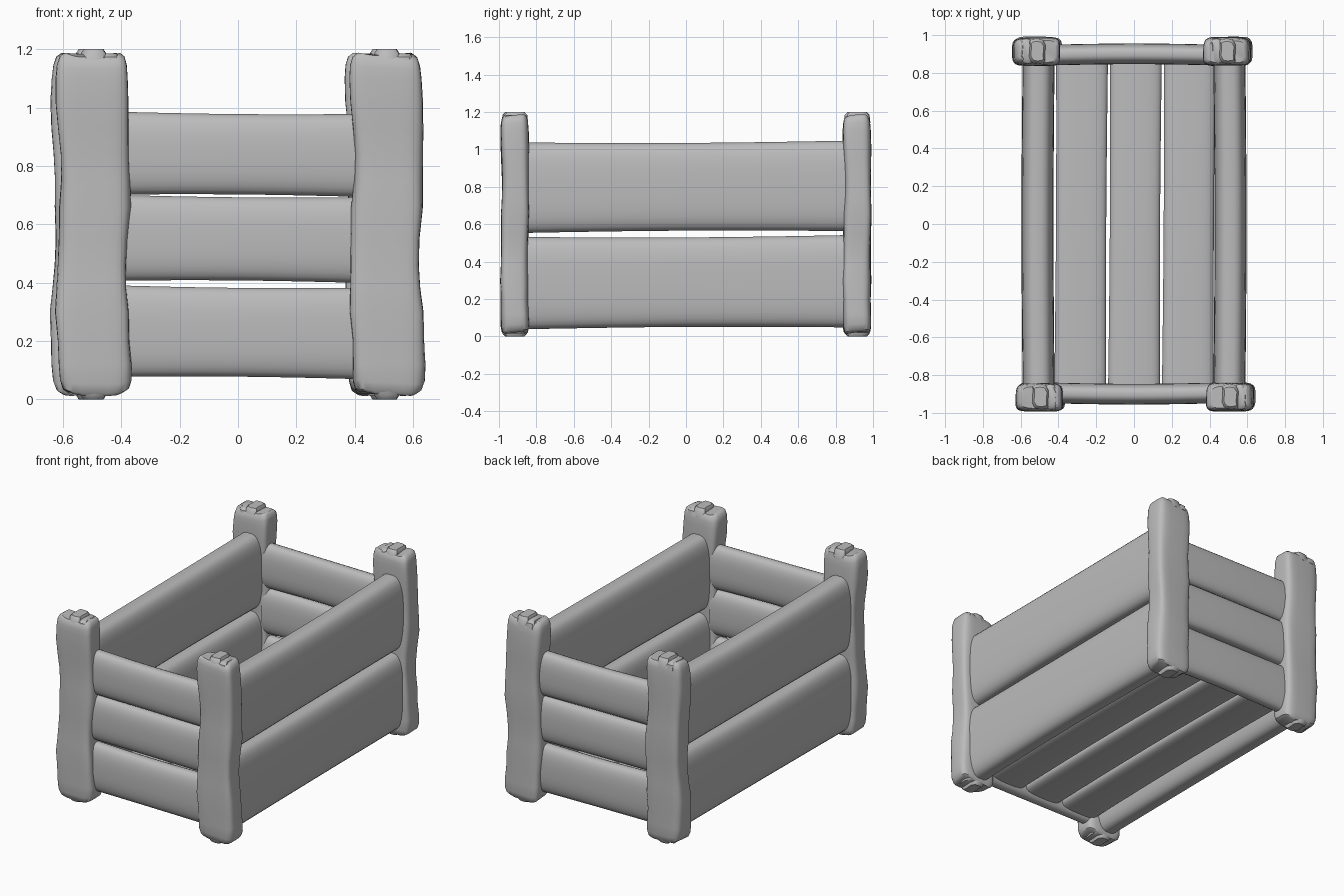
import bpy, math, random
from mathutils import Vector

random.seed(4)
if "Cube" in bpy.data.objects:
    bpy.data.objects.remove(bpy.data.objects["Cube"], do_unlink=True)

wood = bpy.data.materials.new("grey_wood")
wood.use_nodes = True
GREY = (0.5, 0.5, 0.5, 1)
wood.diffuse_color = GREY
wood.node_tree.nodes["Principled BSDF"].inputs["Base Color"].default_value = GREY


def section(a, b, power, count):
    """Rounded-box outline with half sizes a and b."""
    pts = []
    for i in range(count):
        t = math.tau * (i + 0.5) / count
        c, s = math.cos(t), math.sin(t)
        pts.append((a * math.copysign(abs(c) ** (2 / power), c),
                    b * math.copysign(abs(s) ** (2 / power), s)))
    return pts


def loft(name, rings, angle=50):
    """Skin a list of rings and close both ends."""
    n = len(rings[0])
    verts = [v for ring in rings for v in ring]
    faces = [tuple(reversed(range(n))),
             tuple(range(len(verts) - n, len(verts)))]
    for r in range(len(rings) - 1):
        for i in range(n):
            j = (i + 1) % n
            faces.append((r * n + i, r * n + j, (r + 1) * n + j, (r + 1) * n + i))
    mesh = bpy.data.meshes.new(name)
    mesh.from_pydata(verts, [], faces)
    mesh.materials.append(wood)
    obj = bpy.data.objects.new(name, mesh)
    bpy.context.collection.objects.link(obj)
    bpy.ops.object.select_all(action='DESELECT')
    obj.select_set(True)
    bpy.context.view_layer.objects.active = obj
    bpy.ops.object.mode_set(mode='EDIT')
    bpy.ops.mesh.select_all(action='SELECT')
    bpy.ops.mesh.normals_make_consistent(inside=False)
    bpy.ops.object.mode_set(mode='OBJECT')
    bpy.ops.object.shade_smooth_by_angle(angle=math.radians(angle))
    return obj


def plank(name, start, end, across, thick, width, thin, power=2.6, bow=0.006):
    """Bowed plank from start to end; across and thick are unit axes."""
    start, end = Vector(start), Vector(end)
    across, thick = Vector(across), Vector(thick)
    rings = []
    for k in range(9):
        t = k / 8
        pinch = 1 - 0.03 * math.sin(math.pi * t)
        mid = start.lerp(end, t) + thick * bow * math.sin(math.pi * t)
        rings.append([mid + across * u * pinch + thick * v
                      for u, v in section(width / 2, thin / 2, power, 28)])
    loft(name, rings)


def post(name, x, y):
    """Worn, lumpy post with rounded ends and a ragged chip on each end."""
    levels = [(0.02, 0.80), (0.03, 0.93), (0.06, 1.01), (0.12, 1.02), (0.2, 1.0),
              (0.3, 1.03), (0.38, 0.98), (0.46, 0.96), (0.55, 0.97), (0.66, 1.01),
              (0.75, 0.97), (0.84, 0.96), (0.93, 0.99), (1.02, 1.02), (1.1, 1.01),
              (1.14, 0.98), (1.168, 0.91), (1.18, 0.78)]
    phase = random.uniform(0, math.tau)
    rings = []
    for z, size in levels:
        dx = 0.006 * math.sin(9 * z + phase)
        dy = 0.004 * math.cos(7 * z + phase)
        ring = []
        for i, (u, v) in enumerate(section(0.122, 0.074, 5, 28)):
            dent = 1 + 0.02 * math.sin(3 * math.tau * i / 28 + 8 * z + phase)
            lift = 0.008 * math.sin(2 * math.tau * i / 28 + phase)
            if 0.07 < z < 1.13:
                lift = 0
            ring.append((x + dx + u * size * dent, y + dy + v * size * dent, z + lift))
        rings.append(ring)
    loft(name, rings, 40)
    # ragged chips at the ends
    for end, low, high in (("top", 1.14, 1.2), ("bottom", 0.06, 0.0)):
        for part, shift, wide, drop in (("large", 0.0, 0.042, 0), ("small", 0.055, 0.03, 0.25)):
            cx = x + shift * (1 if y < 0 else -1)
            tip = high + (low - high) * drop
            heights = (low, tip + (low - tip) * 0.25, tip)
            rings = [[(cx + u * s + 0.004 * math.sin(5 * v / 0.06), y + v * s,
                       h) for u, v in section(wide, 0.066, 4, 14)]
                     for h, s in zip(heights, (1.08, 1.0, 0.78))]
            loft(f"{name}_{end}_{part}_chip", rings, 40)


X, Y, Z = (1, 0, 0), (0, 1, 0), (0, 0, 1)

# corner posts
post("front_right_post", -0.495, -0.915)
post("front_left_post", 0.51, -0.915)
post("back_right_post", -0.512, 0.915)
post("back_left_post", 0.495, 0.915)

# long side walls, two planks each
for side, label in ((-1, "right"), (1, "left")):
    x = side * 0.505
    out = (side, 0, 0)
    plank(f"{label}_lower_plank", (x, -0.86, 0.285), (x, 0.86, 0.295), Z, out, 0.495, 0.17, 3.2)
    plank(f"{label}_upper_plank", (x, -0.86, 0.795), (x, 0.86, 0.805), Z, out, 0.485, 0.17, 3.2)

# short end walls, three planks each
for side, label in ((-1, "front"), (1, "back")):
    y = side * 0.895
    out = (0, side, 0)
    for level, z, width in (("lower", 0.23, 0.315), ("middle", 0.55, 0.295), ("upper", 0.84, 0.285)):
        plank(f"{label}_{level}_plank", (-0.42, y, z + 0.004), (0.42, y, z - 0.004),
              Z, out, width, 0.11, 2.7)

# floor
for label, x in (("right", -0.28), ("middle", 0.005), ("left", 0.29)):
    plank(f"{label}_floor_plank", (x - 0.005, -0.86, 0.14), (x + 0.005, 0.86, 0.14),
          X, Z, 0.275, 0.09, 3)
